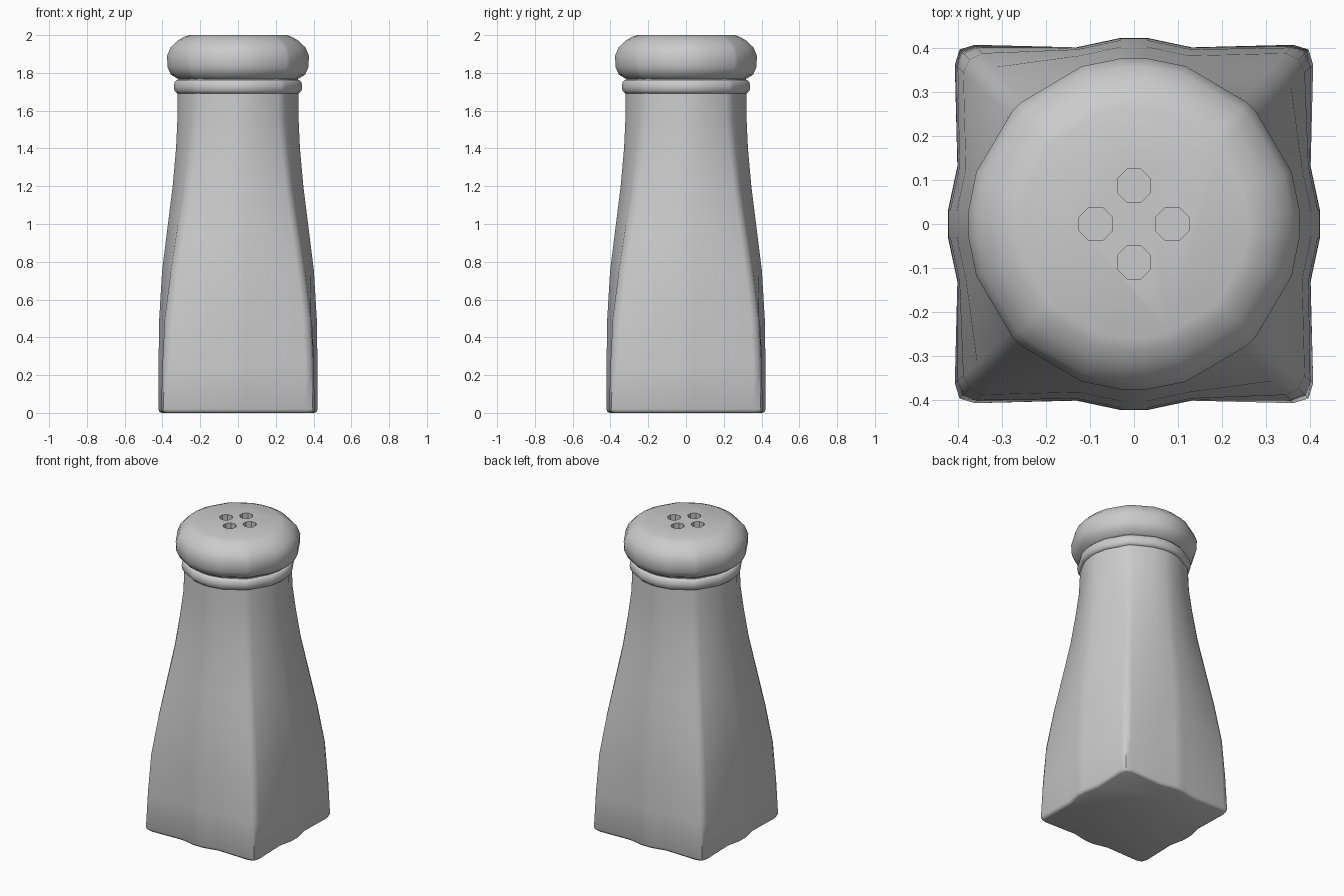
import bpy, bmesh
from math import sqrt, radians, cos, sin, pi

if "Cube" in bpy.data.objects:
    bpy.data.objects.remove(bpy.data.objects["Cube"])


def ring_from_octant(half):
    """Complete a section from points running from the +y axis to the diagonal (last is on it)."""
    quad = half + [(y, x) for x, y in reversed(half[:-1])]
    pts = []
    for k in range(4):
        for x, y in quad:
            for _ in range(k):
                x, y = y, -x
            pts.append((x, y))
    return pts[::-1]


def loft(name, rings):
    """Skin a stack of (z, section) rings and cap both ends."""
    bm = bmesh.new()
    rows = [[bm.verts.new((x, y, z)) for x, y in sec] for z, sec in rings]
    n = len(rows[0])
    for a, b in zip(rows, rows[1:]):
        for i in range(n):
            j = (i + 1) % n
            bm.faces.new((a[i], a[j], b[j], b[i]))
    bm.faces.new(rows[0][::-1])
    bm.faces.new(rows[-1])
    bmesh.ops.recalc_face_normals(bm, faces=bm.faces[:])
    me = bpy.data.meshes.new(name)
    bm.to_mesh(me)
    bm.free()
    ob = bpy.data.objects.new(name, me)
    bpy.context.collection.objects.link(ob)
    return ob


def activate(ob):
    bpy.ops.object.select_all(action='DESELECT')
    ob.select_set(True)
    bpy.context.view_layer.objects.active = ob


def smooth(ob, angle=35):
    activate(ob)
    bpy.ops.object.shade_smooth_by_angle(angle=radians(angle))


def body_section(z, mid, diag):
    s = min(z / 1.5, 1)                      # square foot -> round neck
    t = diag / sqrt(2)
    w = 0.035 - 0.019 * s
    k = 0.3 + 0.6 * s
    return ring_from_octant([(0.075 * mid, mid), (0.31 * mid, 0.95 * mid),
                             (t - w, t + w * k), (t, t)])


def round_section(r):
    return ring_from_octant([(r * sin(radians(a)), r * cos(radians(a)))
                             for a in (4.5, 18.2, 43, 45)])


# Body: z, mid-face distance, corner distance
body_profile = [(0, .405, .54), (.006, .416, .553), (.02, .422, .56), (.25, .421, .548),
                (.5, .417, .528), (.75, .402, .482), (1.0, .371, .427), (1.2, .346, .383),
                (1.4, .328, .35), (1.55, .321, .33), (1.78, .318, .32)]
body = loft("body", [(z, body_section(z, m, d)) for z, m, d in body_profile])
smooth(body, 50)

# Raised ring around the neck
collar_profile = [(.30, 1.69), (.325, 1.692), (.337, 1.704), (.341, 1.727),
                  (.337, 1.75), (.325, 1.763), (.30, 1.765)]
collar = loft("neck_ring", [(z, round_section(r)) for r, z in collar_profile])
smooth(collar, 60)

# Rounded cap
cap_profile = [(.31, 1.76), (.325, 1.772), (.356, 1.79), (.374, 1.83), (.377, 1.89),
               (.358, 1.935), (.32, 1.972), (.287, 1.99), (.26, 2.0)]
cap = loft("cap", [(z, round_section(r)) for r, z in cap_profile])

# Pour holes
for k in range(4):
    a = k * pi / 2
    bpy.ops.mesh.primitive_cylinder_add(vertices=8, radius=0.041, depth=0.2,
                                        location=(.087 * cos(a), .087 * sin(a), 2.02),
                                        rotation=(0, 0, pi / 8))
    cutter = bpy.context.object
    cutter.name = "hole_cutter"
    cutter.hide_render = True
    mod = cap.modifiers.new("hole", 'BOOLEAN')
    mod.object = cutter
    mod.solver = 'EXACT'
    activate(cap)
    bpy.ops.object.modifier_apply(modifier=mod.name)
    bpy.data.objects.remove(cutter)
smooth(cap, 40)
